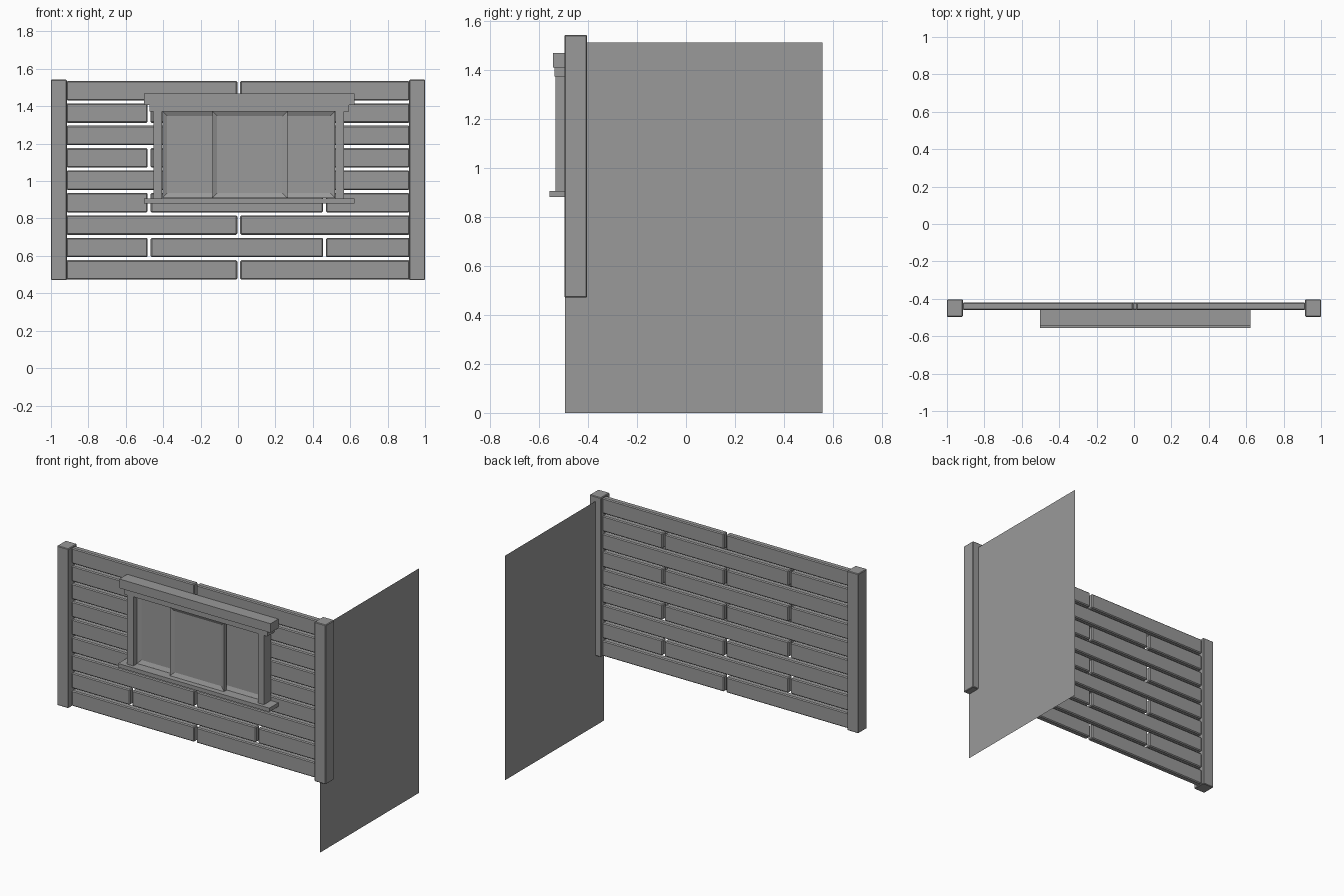
import bpy, bmesh

if "Cube" in bpy.data.objects:
    bpy.data.objects.remove(bpy.data.objects["Cube"], do_unlink=True)

grey = bpy.data.materials.new("plain_grey")
grey.use_nodes = True
grey.diffuse_color = (0.32, 0.32, 0.32, 1)
grey.node_tree.nodes["Principled BSDF"].inputs["Base Color"].default_value = grey.diffuse_color


def finish(name, bm):
    mesh = bpy.data.meshes.new(name)
    bm.to_mesh(mesh)
    bm.free()
    mesh.materials.append(grey)
    obj = bpy.data.objects.new(name, mesh)
    bpy.context.collection.objects.link(obj)
    return obj


def box(name, x, y, z, bevel=0, frame=0, recess=0):
    """Box from (low, high) ranges, with optional chamfer or recessed front."""
    bm = bmesh.new()
    bmesh.ops.create_cube(bm, size=1)
    for v in bm.verts:
        v.co = [r[0] if c < 0 else r[1] for c, r in zip(v.co, (x, y, z))]
    bm.normal_update()
    if bevel:
        bmesh.ops.bevel(bm, geom=bm.edges[:], offset=bevel, segments=1,
                        profile=0.5, affect='EDGES')
    if frame:
        front = [f for f in bm.faces if f.normal.y < -0.9]
        bmesh.ops.inset_region(bm, faces=front, thickness=frame)
        bmesh.ops.translate(bm, verts=front[0].verts, vec=(0, recess, 0))
    return finish(name, bm)


# End posts
for name, side in (("left_post", 1), ("right_post", -1)):
    box(name, sorted((side * 0.915, side)), (-0.496, -0.403), (0.47, 1.542), bevel=0.004)

# Staggered planks, with open gaps between them
GAP = 0.008
for row in range(9):
    z = 0.473 + row * 0.1198
    joints = [0.004] if row % 2 == 0 else [-0.475, 0.463]
    ends = [-0.925] + joints + [0.925]
    for i, (a, b) in enumerate(zip(ends, ends[1:])):
        box(f"plank_{row + 1}_{i + 1}", (a + GAP, b - GAP), (-0.46, -0.42),
            (z, z + 0.104), bevel=0.006)

# Window surround
BACK = -0.458
box("window_head_cap", (-0.503, 0.622), (-0.543, BACK), (1.408, 1.469))
box("window_head_trim", (-0.473, 0.593), (-0.536, BACK), (1.373, 1.408))
box("window_sill", (-0.503, 0.622), (-0.556, BACK), (0.88, 0.906))
for name, x in (("right_jamb", -0.452), ("left_jamb", 0.521)):
    box(name, (x, x + 0.046), (-0.533, BACK), (0.906, 1.373))

# Sliding sashes, the middle one in front of the other two
for name, x, y in (("right_sash", -0.404, -0.497), ("left_sash", 0.118, -0.497),
                   ("middle_sash", -0.137, -0.527)):
    box(name, (x, x + 0.401), (y, y + 0.03), (0.91, 1.373), frame=0.036, recess=0.012)

# Thin side panel, a single upright sheet
bm = bmesh.new()
corners = ((-0.494, 0), (0.556, 0), (0.556, 1.51), (-0.494, 1.51))
bm.faces.new([bm.verts.new((0.956, y, z)) for y, z in corners])
finish("side_panel", bm)
